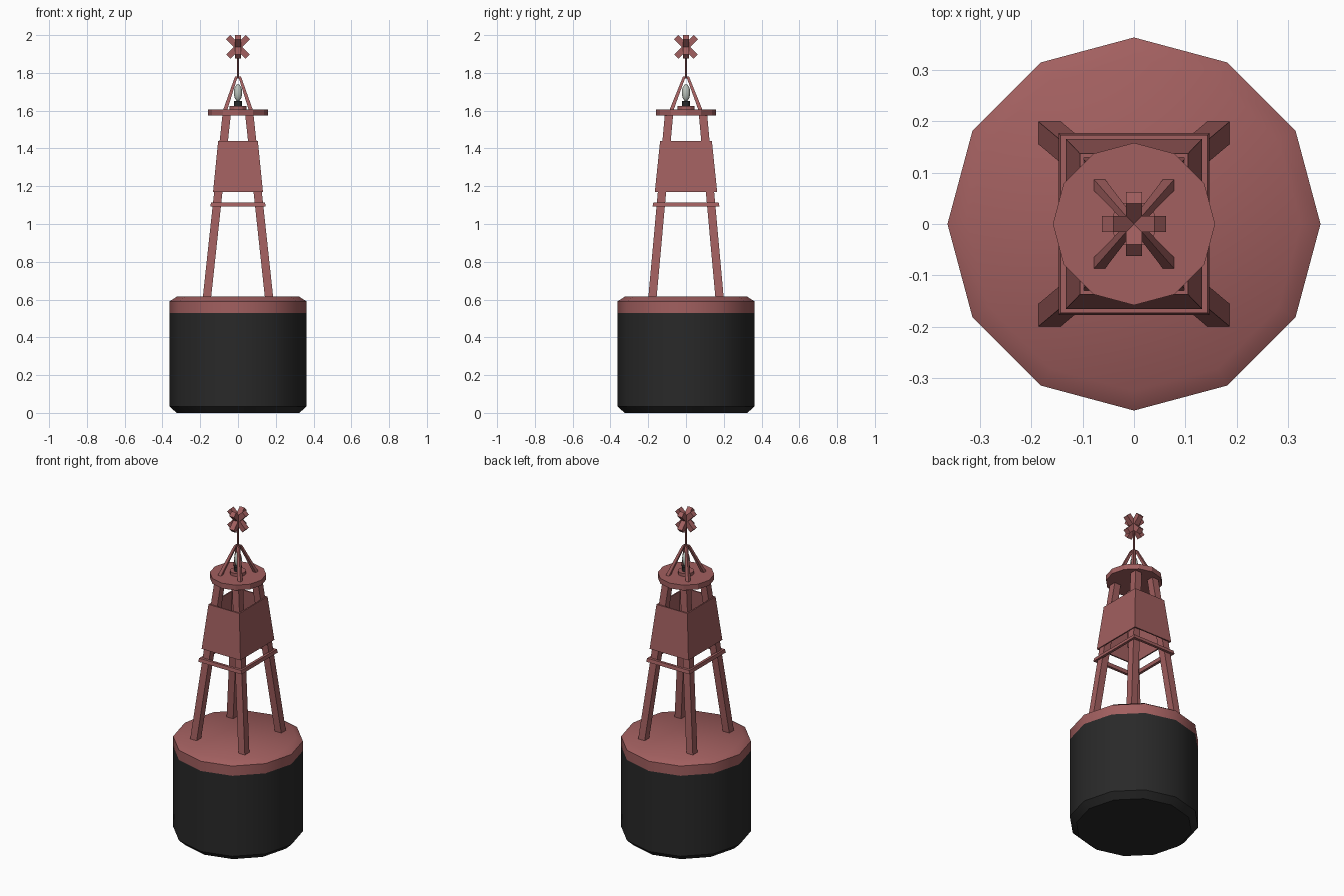
import bpy, bmesh, math
from mathutils import Matrix, Vector

cube = bpy.data.objects.get("Cube")
if cube:
    bpy.data.objects.remove(cube, do_unlink=True)


def material(name, color):
    m = bpy.data.materials.new(name)
    m.use_nodes = True
    m.diffuse_color = (*color, 1)
    m.node_tree.nodes["Principled BSDF"].inputs["Base Color"].default_value = (*color, 1)
    return m


RED = material("faded red", (0.36, 0.115, 0.115))
BLACK = material("hull black", (0.022, 0.022, 0.022))
GLASS = material("lamp glass", (0.5, 0.55, 0.5))


def finish(name, bm, *mats, smooth=None):
    bmesh.ops.recalc_face_normals(bm, faces=bm.faces)
    mesh = bpy.data.meshes.new(name)
    bm.to_mesh(mesh)
    bm.free()
    for m in mats:
        mesh.materials.append(m)
    obj = bpy.data.objects.new(name, mesh)
    bpy.context.collection.objects.link(obj)
    if smooth:
        bpy.ops.object.select_all(action='DESELECT')
        obj.select_set(True)
        bpy.context.view_layer.objects.active = obj
        bpy.ops.object.shade_smooth_by_angle(angle=math.radians(smooth))
    return obj


def bridge(bm, a, b):
    n = len(a)
    return [bm.faces.new((a[i], a[(i + 1) % n], b[(i + 1) % n], b[i])) for i in range(n)]


def lathe(name, profile, sides, *mats, smooth=None, split=None):
    """Closed turned solid; faces below the split height take the second material."""
    bm = bmesh.new()
    rings = []
    for r, z in profile:
        angles = [math.tau * i / sides for i in range(sides)]
        rings.append([bm.verts.new((r * math.cos(a), r * math.sin(a), z)) for a in angles])
    for a, b in zip(rings, rings[1:]):
        bridge(bm, a, b)
    bm.faces.new(rings[0])
    bm.faces.new(rings[-1])
    if split:
        for f in bm.faces:
            f.material_index = int(f.calc_center_median().z < split)
    return finish(name, bm, *mats, smooth=smooth)


def rectangle(bm, cx, cy, hx, hy, z):
    return [bm.verts.new((cx + sx * hx, cy + sy * hy, z))
            for sx, sy in ((-1, -1), (1, -1), (1, 1), (-1, 1))]


def strut(name, low, high, w_low, w_high):
    """Leaning square bar with level ends."""
    bm = bmesh.new()
    a = rectangle(bm, low[0], low[1], w_low / 2, w_low / 2, low[2])
    b = rectangle(bm, high[0], high[1], w_high / 2, w_high / 2, high[2])
    bridge(bm, a, b)
    bm.faces.new(a)
    bm.faces.new(b)
    return finish(name, bm, RED)


def open_frame(name, low, high, thick):
    """Tapered rectangular shell, open above and below."""
    bm = bmesh.new()
    loops = [rectangle(bm, 0, 0, hx - t, hy - t, z)
             for (hx, hy, z), t in ((low, 0), (high, 0), (high, thick), (low, thick))]
    for i in range(4):
        bridge(bm, loops[i], loops[(i + 1) % 4])
    return finish(name, bm, RED)


# Floating hull with red upper band
lathe("float_hull", [(0.325, 0), (0.363, 0.035), (0.363, 0.53), (0.363, 0.59), (0.325, 0.615)],
      12, RED, BLACK, smooth=35, split=0.53)

# Tower legs and lamp guard bars, one at each corner
for sx, side in ((1, "left"), (-1, "right")):
    for sy, end in ((-1, "front"), (1, "back")):
        strut(f"{end}_{side}_leg", (sx * 0.165, sy * 0.178, 0.605),
              (sx * 0.06, sy * 0.09, 1.58), 0.044, 0.044)
        strut(f"{end}_{side}_guard_bar", (sx * 0.069, sy * 0.078, 1.6),
              (sx * 0.009, sy * 0.009, 1.78), 0.022, 0.014)

# Day panels and rail around the tower
open_frame("day_panels", (0.132, 0.165, 1.17), (0.105, 0.137, 1.44), 0.008)
open_frame("tower_rail", (0.147, 0.177, 1.092), (0.143, 0.173, 1.113), 0.016)

# Lamp platform and lamp
lathe("platform", [(0.158, 1.575), (0.158, 1.607)], 12, RED)
lathe("lamp_base", [(0.045, 1.605), (0.045, 1.625)], 12, RED)
lathe("lamp_socket", [(0.022, 1.62), (0.022, 1.652)], 12, BLACK)
bulb = [(max(0.022 * math.sin(t), 0.003), 1.695 - 0.045 * math.cos(t))
        for t in (math.pi * i / 8 for i in range(9))]
lathe("lamp_bulb", bulb, 12, GLASS, smooth=60)

# Mast carrying the crossed topmark
lathe("mast", [(0.005, 1.77), (0.005, 1.94)], 8, RED)
for turn, label in ((0, "side"), (90, "depth")):
    for tilt, lean in ((45, "rising"), (-45, "falling")):
        bm = bmesh.new()
        place = (Matrix.Translation((0, 0, 1.938)) @ Matrix.Rotation(math.radians(turn), 4, 'Z')
                 @ Matrix.Rotation(math.radians(tilt), 4, 'Y')
                 @ Matrix.Diagonal(Vector((0.145, 0.032, 0.032, 1))))
        bmesh.ops.create_cube(bm, size=1, matrix=place)
        finish(f"topmark_{label}_{lean}_bar", bm, RED)
